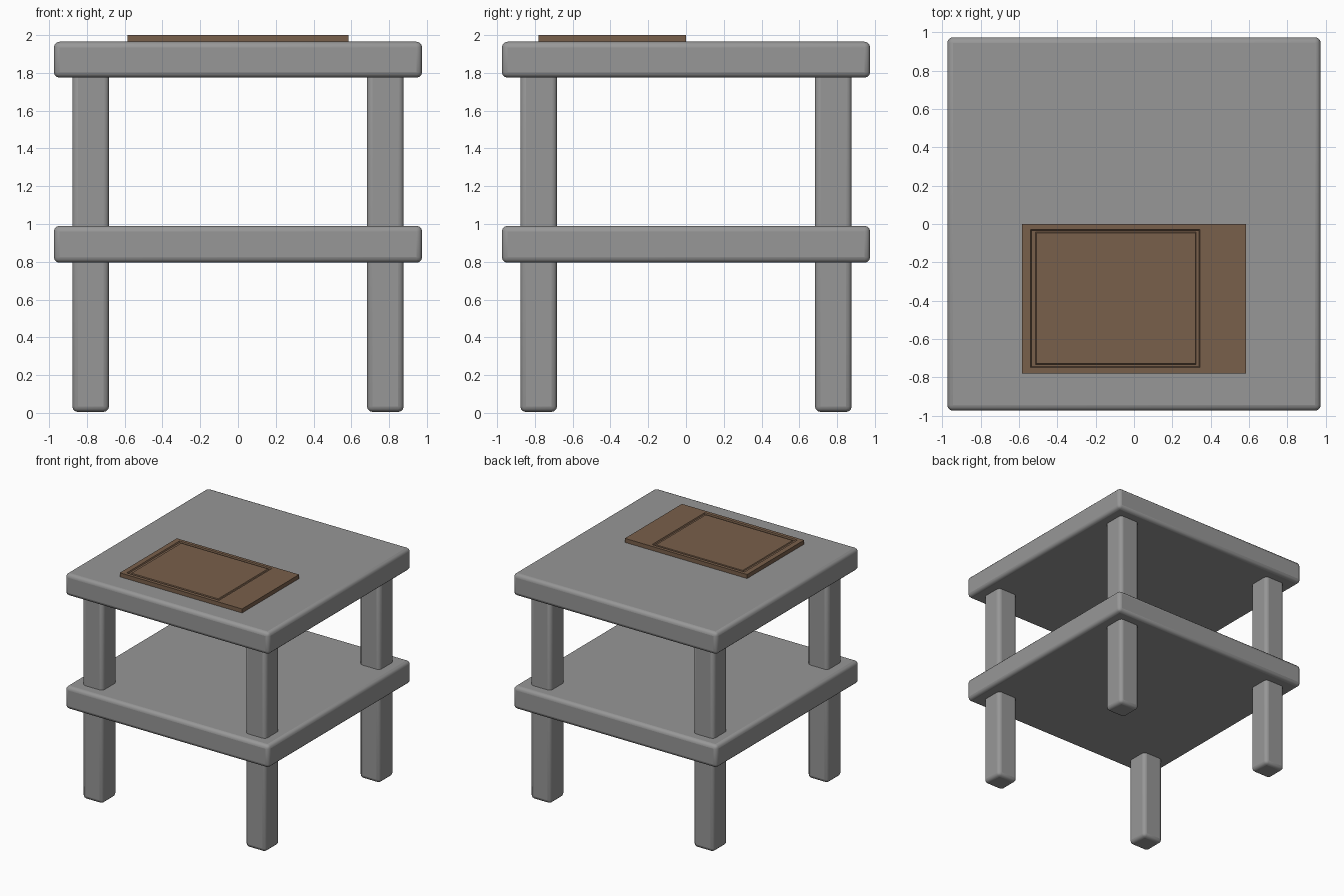
import bpy, bmesh
from mathutils import Vector

if "Cube" in bpy.data.objects:
    bpy.data.objects.remove(bpy.data.objects["Cube"])


def material(name, rgb):
    m = bpy.data.materials.new(name)
    m.diffuse_color = (*rgb, 1)
    m.use_nodes = True
    m.node_tree.nodes["Principled BSDF"].inputs["Base Color"].default_value = m.diffuse_color
    return m


grey = material("grey", (0.31, 0.31, 0.31))
brown = material("brown", (0.19, 0.115, 0.07))


def box(name, lo, hi, mat, bevel=0.0):
    """Box between two corners, with optional rounded edges."""
    lo, hi = Vector(lo), Vector(hi)
    bpy.ops.mesh.primitive_cube_add(size=1, location=(lo + hi) / 2)
    ob = bpy.context.object
    ob.name = name
    ob.scale = hi - lo
    bpy.ops.object.transform_apply(location=True, rotation=False, scale=True)
    ob.data.materials.append(mat)
    if bevel:
        mod = ob.modifiers.new("round", 'BEVEL')
        mod.width = bevel
        mod.segments = 3
        bpy.ops.object.shade_smooth_by_angle()
    return ob


# Tabletop and lower shelf
for name, z0, z1 in (("tabletop", 1.775, 1.965), ("lower_shelf", 0.795, 0.99)):
    box(name, (-0.975, -0.975, z0), (0.975, 0.975, z1), grey, 0.03)

# Four legs, running through the shelf up into the tabletop
for ys, yn in ((-1, "front"), (1, "back")):
    for xs, xn in ((-1, "left"), (1, "right")):
        cx, cy, h = 0.78 * xs, 0.78 * ys, 0.0975
        box(f"{yn}_{xn}_leg", (cx - h, cy - h, 0.005),
            (cx + h, cy + h, 1.85), grey, 0.03)

# Flat board lying on the tabletop, with a shallow recessed panel
board = box("board", (-0.585, -0.78, 1.96), (0.585, 0.0, 2.0), brown)
bm = bmesh.new()
bm.from_mesh(board.data)
top = max(bm.faces, key=lambda f: f.calc_center_median().z)


def inset_to(x0, x1, y0, y1, z):
    """Inset the top face and fit the new inner face to a rectangle."""
    bmesh.ops.inset_region(bm, faces=[top], thickness=0.005)
    c = top.calc_center_median()
    for v in top.verts:
        v.co = (x1 if v.co.x > c.x else x0, y1 if v.co.y > c.y else y0, z)


inset_to(-0.54, 0.345, -0.75, -0.028, 2.0)
inset_to(-0.535, 0.34, -0.745, -0.033, 1.99)
inset_to(-0.515, 0.325, -0.733, -0.043, 1.99)
inset_to(-0.51, 0.32, -0.728, -0.048, 1.997)
bm.to_mesh(board.data)
bm.free()
